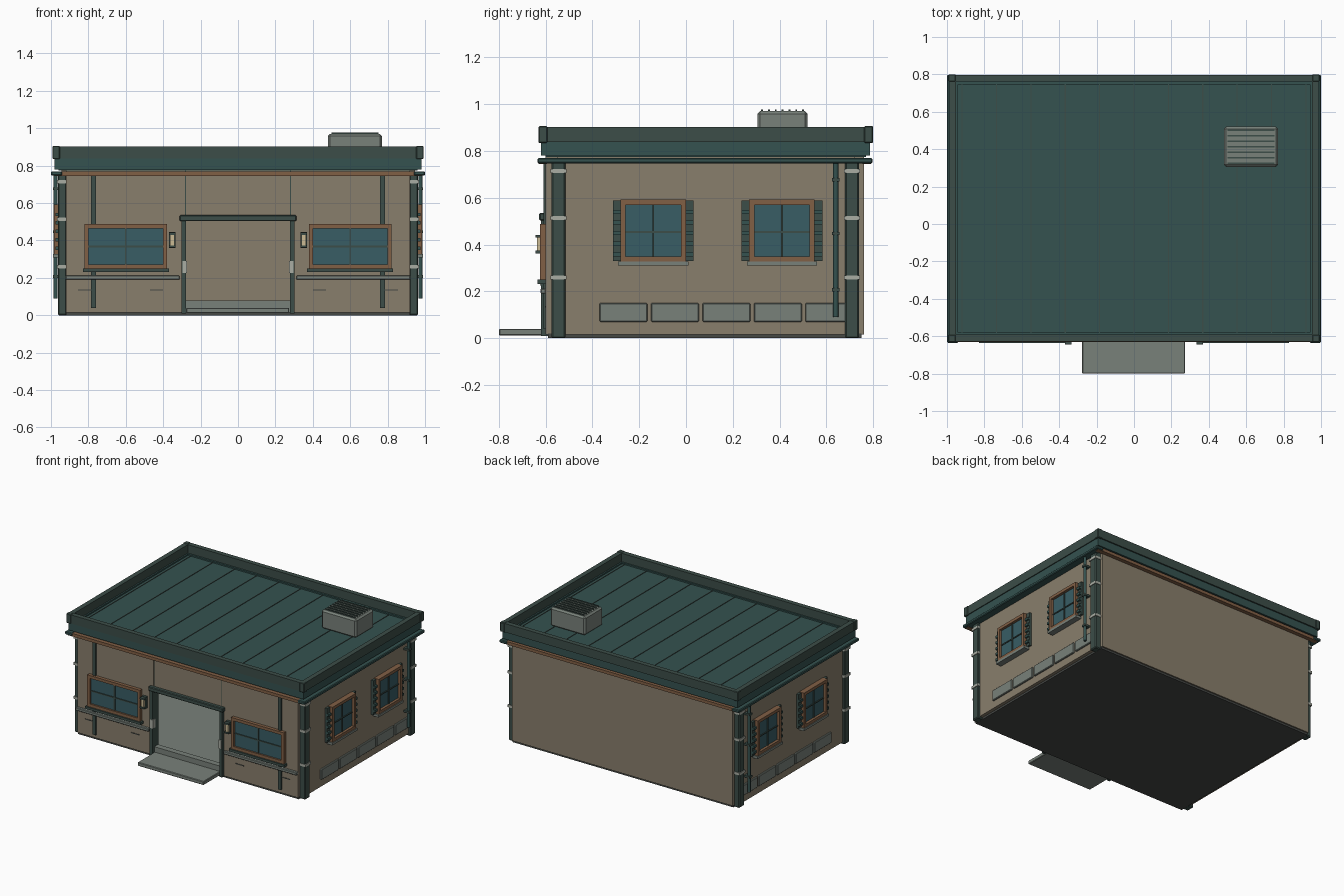
import bpy, bmesh
from mathutils import Matrix, Vector

if "Cube" in bpy.data.objects:
    bpy.data.objects.remove(bpy.data.objects["Cube"])


def material(name, rgb):
    m = bpy.data.materials.new(name)
    m.diffuse_color = (*rgb, 1)
    m.use_nodes = True
    m.node_tree.nodes["Principled BSDF"].inputs["Base Color"].default_value = m.diffuse_color
    return m


TAN = material("tan_wall", (.25, .21, .15))
TEAL = material("teal_roof", (.035, .085, .08))
DARK = material("dark_green", (.045, .075, .065))
GREY = material("grey_metal", (.19, .22, .195))
PALE = material("pale_metal", (.4, .42, .37))
BROWN = material("brown_trim", (.22, .115, .06))
GLASS = material("blue_glass", (.04, .11, .13))
LIGHT = material("lamp_glow", (.6, .5, .3))
BASE = material("base_grey", (.06, .065, .06))


def finish(name, bm, mat, mirror, bevel=0):
    me = bpy.data.meshes.new(name)
    bm.to_mesh(me)
    bm.free()
    me.materials.append(mat)
    ob = bpy.data.objects.new(name, me)
    bpy.context.collection.objects.link(ob)
    if bevel:
        b = ob.modifiers.new("bevel", 'BEVEL')
        b.width, b.segments = bevel, 1
    if mirror:
        ob.modifiers.new("mirror", 'MIRROR')
    return ob


def boxes(name, mat, items, mirror=False, bevel=0):
    """One object of boxes given as (x0, x1, y0, y1, z0, z1)."""
    bm = bmesh.new()
    for x0, x1, y0, y1, z0, z1 in items:
        mid = Vector((x0 + x1, y0 + y1, z0 + z1)) / 2
        size = Matrix.Diagonal((x1 - x0, y1 - y0, z1 - z0, 1))
        bmesh.ops.create_cube(bm, size=1, matrix=Matrix.Translation(mid) @ size)
    return finish(name, bm, mat, mirror, bevel)


def ring(a0, a1, z0, z1, w):
    """Four bars of a rectangle in 2D: (a0, a1, z0, z1) each."""
    return [(a0, a1, z0, z0 + w), (a0, a1, z1 - w, z1),
            (a0, a0 + w, z0 + w, z1 - w), (a1 - w, a1, z0 + w, z1 - w)]


# Floor and hollow shell
boxes("base_floor", BASE, [(-.92, .92, -.59, .75, 0, .02)])
boxes("inner_floor", GREY, [(-.91, .91, -.56, .72, .015, .035)])
boxes("back_wall", TAN, [(-.92, .92, .71, .76, .015, .78)])
boxes("side_walls", TAN, [(.9, .945, -.55, .72, .015, .78)], True)
boxes("front_wall_panels", TAN, [(.283, .92, -.6, -.55, .015, .78)], True)
boxes("door_lintel_wall", TAN, [(-.278, .278, -.6, -.55, .51, .78)])
boxes("wall_seams", DARK, [(.277, .284, -.597, -.552, .51, .78)], True)

# Corner posts with clasps
posts = [(-.575, -.515), (.68, .74)]
boxes("corner_posts", DARK, [(.915, .963, a, b, 0, .77) for a, b in posts], True, .006)
boxes("post_clasps", PALE, [(.918, .968, a - .004, b + .004, z, z + .018)
                            for a, b in posts for z in (.25, .505, .705)], True)

# Roof deck, fascia, parapet
boxes("roof_deck", TEAL, [(-.96, .96, -.6, .77, .775, .83)])
boxes("roof_seams", DARK, [(.1838 * i - .003, .1838 * i + .003, -.59, .765, .829, .834)
                           for i in range(-5, 6)])
boxes("fascia_band", TEAL, [(*r[:2], *r[2:], .78, .84)
                            for r in ring(-.98, .98, -.62, .787, .04)])
boxes("parapet", DARK, [(*r, .838, .903) for r in ring(-.987, .987, -.627, .797, .036)])
boxes("parapet_corners", DARK, [(.953, .992, a, a + .039, .835, .906)
                                for a in (-.631, .761)], True, .004)

# Eave trims and side gutters
boxes("eave_trims", BROWN, [(-.98, .98, -.63, -.595, .745, .768),
                            (-.98, .98, .755, .79, .745, .768)])
boxes("side_gutters", TEAL, [(.94, 1, -.635, .797, .747, .77)], True, .005)

# Rooftop vent unit
boxes("roof_unit", GREY, [(.48, .77, .305, .52, .828, .97)], False, .012)
boxes("roof_unit_slats", DARK, [(.5, .75, y - .004, y + .004, .967, .978)
                                for y in [.325 + i * .0292 for i in range(7)]])

# Doorway and entrance ramp
boxes("entrance_ramp", GREY, [(-.277, .273, -.8, -.585, .012, .04)], False, .004)
boxes("threshold", GREY, [(-.28, .28, -.6, -.555, .015, .08)])
boxes("door_jambs", DARK, [(.278, .302, -.62, -.55, .01, .51)], True)
boxes("door_header", DARK, [(-.312, .312, -.628, -.55, .503, .535)], False, .005)
boxes("door_latches", PALE, [(.274, .296, -.624, -.59, .225, .29)], True)

# Front windows
boxes("front_window_frames", BROWN, [(a, b, -.625, -.598, c, d)
      for a, b, c, d in ring(.38, .82, .25, .487, .022)], True)
boxes("front_window_glass", GLASS, [(.39, .81, -.612, -.598, .26, .48)], True)
boxes("front_window_bars", DARK, [(.595, .605, -.618, -.6, .27, .466),
                                  (.4, .8, -.617, -.6, .363, .372)], True)
boxes("front_window_sills", DARK, [(.368, .83, -.635, -.598, .232, .25)], True)

# Front belt, vertical strips and slots
boxes("front_belt", GREY, [(.312, .922, -.622, -.598, .19, .213)], True, .004)
boxes("front_strips", DARK, [(.76, .785, -.609, -.598, .04, .745)], True)
boxes("front_slots", BASE, [(.78, .855, -.603, -.598, .132, .138),
                            (.4, .47, -.603, -.598, .132, .138)], True)

# Wall lamps
boxes("lamp_brackets", DARK, [(.333, .37, -.62, -.598, .36, .445),
                              (.333, .37, -.643, -.6, .43, .442),
                              (.333, .37, -.643, -.6, .362, .374)], True)
boxes("lamp_lights", LIGHT, [(.34, .363, -.637, -.61, .372, .432)], True)

# Side windows with louvred shutters
for n, y in (("front", -.28), ("rear", .27)):
    e = y + .28
    boxes(f"side_{n}_window_frame", BROWN, [(.94, .985, a, b, c, d)
          for a, b, c, d in ring(y, e, .328, .592, .022)], True)
    boxes(f"side_{n}_window_glass", GLASS, [(.94, .965, y + .01, e - .01, .34, .58)], True)
    boxes(f"side_{n}_window_bars", DARK, [(.95, .972, y + .136, y + .144, .35, .57),
                                          (.95, .971, y + .02, e - .02, .45, .458)], True)
    boxes(f"side_{n}_window_sill", GREY, [(.94, .99, y - .01, e + .01, .31, .328)], True)
    sides = [(y - .033, y), (e, e + .033)]
    boxes(f"side_{n}_shutters", DARK, [(.94, .962, a, b, .33, .588) for a, b in sides], True)
    boxes(f"side_{n}_shutter_slats", TEAL, [(.955, .975, a, b, z, z + .018)
          for a, b in sides for z in [.35 + .045 * i for i in range(5)]], True)

# Lower side panels
boxes("side_base_panels", GREY, [(.94, .957, y, y + .205, .07, .15)
      for y in [-.37 + .22 * i for i in range(5)]], True, .004)

# Downpipes with brackets
bm = bmesh.new()
bmesh.ops.create_cone(bm, cap_ends=True, segments=12, radius1=.011, radius2=.011,
                      depth=.665, matrix=Matrix.Translation((.975, .64, .4225)))
pipe = finish("downpipes", bm, TEAL, True)
for p in pipe.data.polygons:
    p.use_smooth = len(p.vertices) == 4
boxes("downpipe_brackets", DARK, [(.94, .99, .624, .656, z, z + .014)
                                  for z in (.2, .44, .67)], True)
